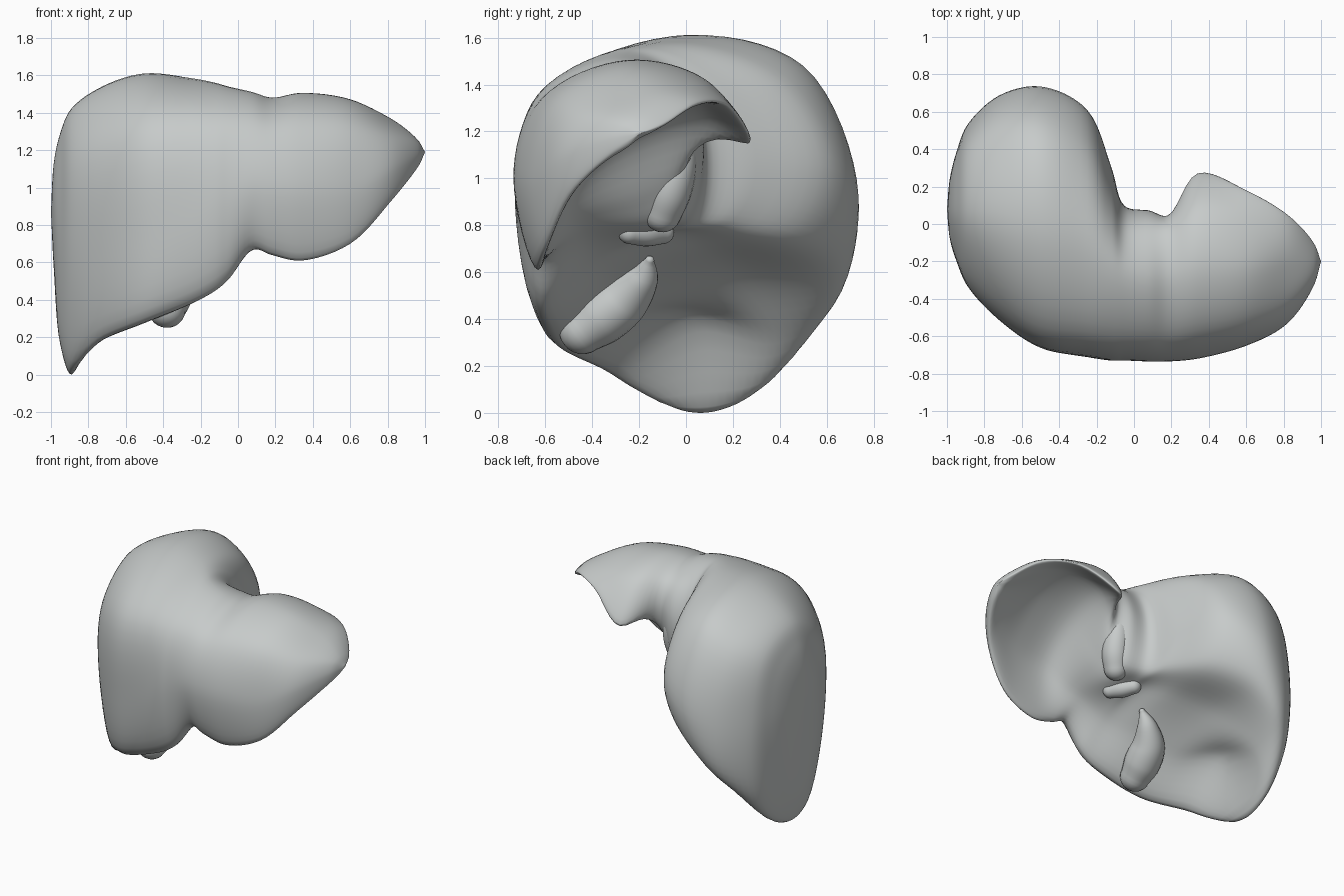
import bpy, bmesh, math
from mathutils import Vector

if "Cube" in bpy.data.objects:
    bpy.data.objects.remove(bpy.data.objects["Cube"])

grey = bpy.data.materials.new("soft_grey")
grey.diffuse_color = (0.57, 0.595, 0.59, 1)
grey.use_nodes = True
grey.node_tree.nodes["Principled BSDF"].inputs["Base Color"].default_value = grey.diffuse_color


def spline_point(p0, p1, p2, p3, u):
    """Centripetal Catmull-Rom between p1 and p2."""
    t0 = 0.0
    t1 = t0 + max((p1 - p0).length, 1e-4) ** 0.5
    t2 = t1 + max((p2 - p1).length, 1e-4) ** 0.5
    t3 = t2 + max((p3 - p2).length, 1e-4) ** 0.5
    t = t1 + (t2 - t1) * u

    def mix(a, b, ta, tb):
        return a * ((tb - t) / (tb - ta)) + b * ((t - ta) / (tb - ta))
    a1, a2, a3 = mix(p0, p1, t0, t1), mix(p1, p2, t1, t2), mix(p2, p3, t2, t3)
    return mix(mix(a1, a2, t0, t2), mix(a2, a3, t1, t3), t1, t2)


def spline(pts, steps, closed=False):
    n, out = len(pts), []
    for i in range(n if closed else n - 1):
        if closed:
            q = [pts[(i + d) % n] for d in (-1, 0, 1, 2)]
        else:
            a = pts[i - 1] if i > 0 else pts[0] * 2 - pts[1]
            b = pts[i + 2] if i + 2 < n else pts[-1] * 2 - pts[-2]
            q = [a, pts[i], pts[i + 1], b]
        out += [spline_point(*q, s / steps) for s in range(steps)]
    if not closed:
        out.append(pts[-1].copy())
    return out


def skin(name, rings):
    """Join rings of points into one smooth closed skin."""
    bm = bmesh.new()
    rows = [[bm.verts.new(p) for p in ring] for ring in rings]
    n = len(rows[0])
    for a, b in zip(rows, rows[1:]):
        for i in range(n):
            j = (i + 1) % n
            bm.faces.new((a[i], a[j], b[j], b[i]))
    bmesh.ops.remove_doubles(bm, verts=bm.verts, dist=0.0008)
    bmesh.ops.recalc_face_normals(bm, faces=bm.faces)
    me = bpy.data.meshes.new(name)
    bm.to_mesh(me)
    bm.free()
    for f in me.polygons:
        f.use_smooth = True
    me.materials.append(grey)
    ob = bpy.data.objects.new(name, me)
    bpy.context.collection.objects.link(ob)
    return ob


def tube(name, path, radii, steps=6, sides=24):
    """Tapered round body with rounded ends along a path."""
    pts = spline([Vector(p) for p in path], steps)
    rad = [v.x for v in spline([Vector((r, i, 0)) for i, r in enumerate(radii)], steps)]
    d0, d1 = (pts[0] - pts[1]).normalized(), (pts[-1] - pts[-2]).normalized()
    body = list(zip(pts, rad))
    angles = [math.radians(a) for a in (90, 75, 60, 45, 30, 15)]
    start = [(pts[0] + d0 * rad[0] * math.sin(a), rad[0] * math.cos(a)) for a in angles]
    end = [(pts[-1] + d1 * rad[-1] * math.sin(a), rad[-1] * math.cos(a)) for a in angles[::-1]]
    body = start + body + end
    rings = []
    for i, (p, r) in enumerate(body):
        t = (body[min(i + 1, len(body) - 1)][0] - body[max(i - 1, 0)][0]).normalized()
        u = t.cross(Vector((1, 0, 0))).normalized()
        v = t.cross(u)
        rings.append([p + (u * math.cos(k * math.tau / sides) + v * math.sin(k * math.tau / sides)) * r
                      for k in range(sides)])
    return skin(name, rings)


# Cross-sections: x, then (y, z) of lower front edge, front, front top, top,
# back top, back edge, hollow underside from back to front (three points)
right_lobe = [
    (-0.985, (.0, .62), (-.07, .82), (-.06, 1.0), (.06, 1.13), (.19, 1.06), (.24, .9), (.21, .72), (.15, .6), (.07, .57)),
    (-0.95, (-.05, .22), (-.19, .7), (-.15, 1.1), (.05, 1.29), (.29, 1.19), (.38, .9), (.33, .5), (.2, .22), (.06, .16)),
    (-0.89, (-.13, .08), (-.32, .7), (-.28, 1.18), (.03, 1.42), (.39, 1.3), (.52, .88), (.49, .37), (.3, .09), (.06, .0)),
    (-0.72, (-.36, .19), (-.5, .7), (-.45, 1.27), (0, 1.54), (.5, 1.39), (.68, .87), (.63, .46), (.38, .34), (.03, .4)),
    (-0.5, (-.54, .28), (-.65, .75), (-.59, 1.33), (-.05, 1.605), (.5, 1.48), (.735, .93), (.64, .63), (.2, .58), (-.2, .46)),
    (-0.25, (-.6, .38), (-.71, .85), (-.62, 1.36), (-.1, 1.585), (.4, 1.43), (.61, 1.05), (.48, .76), (.05, .7), (-.3, .58)),
    (-0.12, (-.62, .45), (-.73, .95), (-.63, 1.36), (-.2, 1.56), (.13, 1.42), (.3, 1.08), (.2, .82), (-.1, .76), (-.38, .64)),
]
left_lobe = [
    (-0.05, (-.62, .51), (-.73, .97), (-.63, 1.36), (-.25, 1.54), (-.02, 1.42), (.09, 1.15), (.05, .83), (-.12, .77), (-.4, .68)),
    (0.08, (-.62, .67), (-.735, 1.0), (-.63, 1.35), (-.3, 1.51), (-.03, 1.41), (.07, 1.2), (.0, .85), (-.15, .8), (-.42, .77)),
    (0.18, (-.63, .64), (-.735, 1.0), (-.63, 1.33), (-.3, 1.48), (-.03, 1.41), (.045, 1.25), (-.03, 1.0), (-.18, .92), (-.47, .83)),
    (0.34, (-.63, .61), (-.72, 1.0), (-.6, 1.35), (-.25, 1.505), (.08, 1.42), (.27, 1.15), (.07, 1.25), (-.24, 1.17), (-.51, .95)),
    (0.6, (-.6, .7), (-.65, 1.0), (-.55, 1.33), (-.25, 1.47), (.05, 1.41), (.18, 1.31), (.03, 1.33), (-.23, 1.24), (-.49, .99)),
    (0.82, (-.5, .93), (-.53, 1.1), (-.45, 1.27), (-.22, 1.36), (-.05, 1.36), (.05, 1.32), (-.04, 1.28), (-.21, 1.21), (-.39, 1.06)),
    (0.96, (-.32, 1.11), (-.33, 1.17), (-.29, 1.23), (-.22, 1.255), (-.14, 1.25), (-.1, 1.23), (-.14, 1.2), (-.2, 1.17), (-.27, 1.12)),
]
right_end = (-1.0,) + ((.08, .87),) * 9
left_end = (1.0,) + ((-.2, 1.19),) * 9

# Main body: splines along the length, then around every section
sections = [right_end] + right_lobe + left_lobe + [left_end]
columns = [spline([Vector((s[0], *s[k])) for s in sections], 6) for k in range(1, 10)]
skin("liver_body", [spline(list(row), 8, closed=True) for row in zip(*columns)])

# Gallbladder: bulbous end at the front, narrow curved neck at the back
tube("gallbladder",
     [(-.38, -.44, .35), (-.37, -.36, .41), (-.34, -.26, .49), (-.26, -.18, .58), (-.2, -.155, .65)],
     [.1, .12, .11, .065, .02])

# Ridge in the notch between the lobes
tube("caudate_ridge", [(.1, -.03, 1.18), (.11, -.04, 1.05), (.1, -.07, .94), (.07, -.1, .85)],
     [.07, .085, .09, .08])

# Vessel stub at the entrance on the underside
tube("vessel_stub", [(.0, -.24, .77), (-.04, -.17, .77), (-.08, -.1, .77)], [.05, .06, .05])
